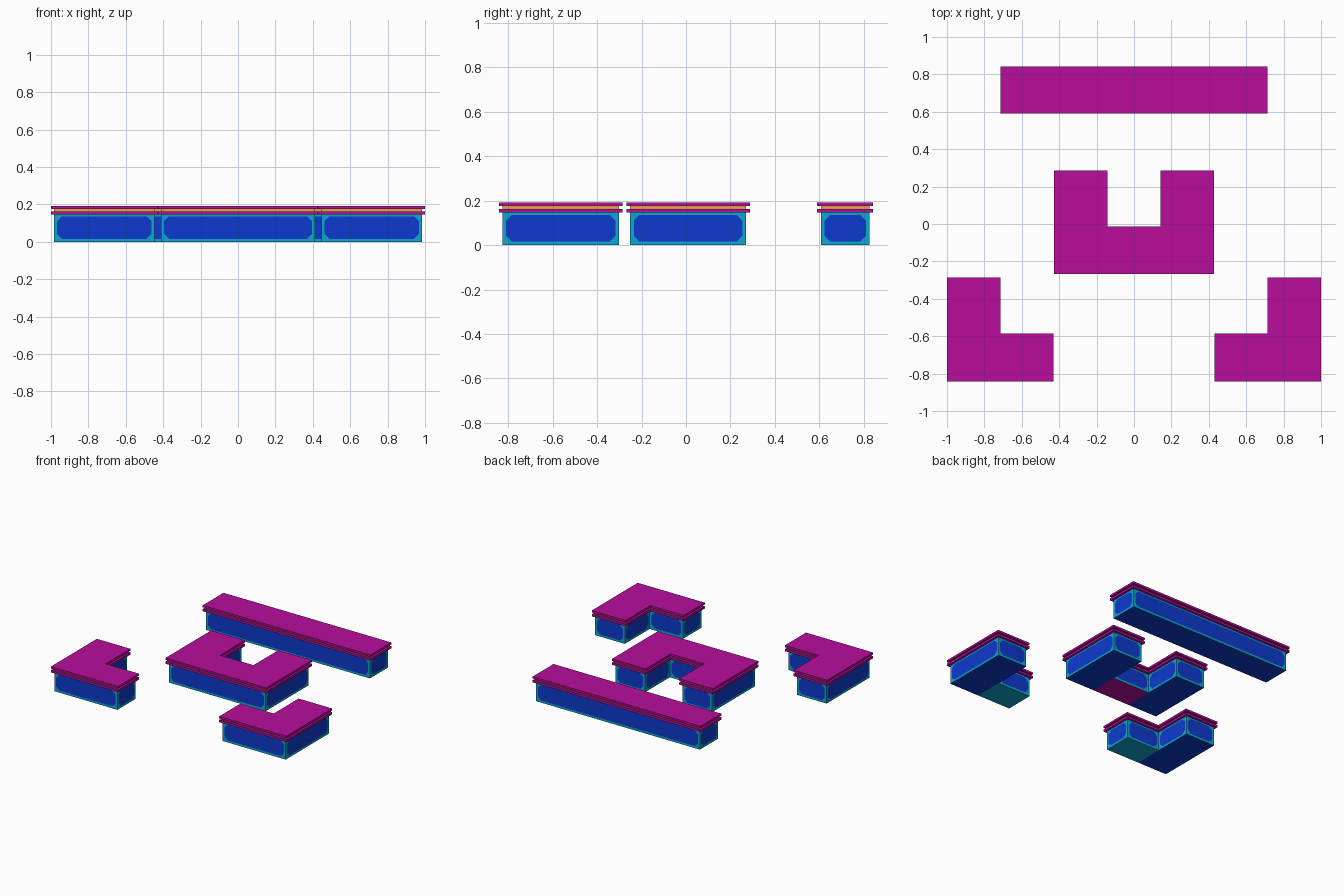
import bpy, bmesh
from mathutils import Vector

if "Cube" in bpy.data.objects:
    bpy.data.objects.remove(bpy.data.objects["Cube"])

INSET = 0.017                       # body and trim sit back from the slab edge
BODY_TOP, TRIM_LOW, TRIM_HIGH, TOP = 0.146, 0.163, 0.176, 0.191


def material(name, rgb):
    m = bpy.data.materials.new(name)
    m.diffuse_color = (*rgb, 1)
    m.use_nodes = True
    m.node_tree.nodes["Principled BSDF"].inputs["Base Color"].default_value = m.diffuse_color
    return m


MAGENTA = material("magenta", (0.49, 0.004, 0.34))
BLUE = material("blue", (0.004, 0.042, 0.62))
CYAN = material("cyan", (0.004, 0.38, 0.62))
GOLD = material("gold", (0.8, 0.36, 0.05))


def make_object(name, bm, mats):
    me = bpy.data.meshes.new(name)
    bm.to_mesh(me)
    bm.free()
    for m in mats:
        me.materials.append(m)
    ob = bpy.data.objects.new(name, me)
    bpy.context.collection.objects.link(ob)


def offset(pts, d):
    """Shrink a counter-clockwise right-angled outline by d."""
    out = []
    for i, p in enumerate(pts):
        a = (p - pts[i - 1]).normalized()
        b = (pts[(i + 1) % len(pts)] - p).normalized()
        out.append(p + d * (Vector((-a.y, a.x)) + Vector((-b.y, b.x))))
    return out


def prism(bm, pts, z0, z1):
    low = [bm.verts.new((p.x, p.y, z0)) for p in pts]
    high = [bm.verts.new((p.x, p.y, z1)) for p in pts]
    bm.faces.new(low[::-1])
    bm.faces.new(high)
    for i in range(len(pts)):
        j = (i + 1) % len(pts)
        bm.faces.new((low[i], low[j], high[j], high[i]))


def panel_wall(bm, a, b):
    """Wall with a cyan frame around a blue panel with clipped corners."""
    length = (b - a).length
    u = (b - a) / length

    def v(s, z):
        return bm.verts.new((a.x + u.x * s, a.y + u.y * s, z))

    m, c, h = 0.016, 0.026, BODY_TOP
    s0, s1, z0, z1 = m, length - m, 0.016, 0.136
    corner = [v(0, 0), v(length, 0), v(length, h), v(0, h)]
    o = [v(s0, z0 + c), v(s0 + c, z0), v(s1 - c, z0), v(s1, z0 + c),
         v(s1, z1 - c), v(s1 - c, z1), v(s0 + c, z1), v(s0, z1 - c)]
    bm.faces.new(o).material_index = 0
    for k in range(4):
        n = (k + 1) % 4
        bm.faces.new((corner[k], o[2 * k + 1], o[2 * k])).material_index = 1
        bm.faces.new((corner[k], corner[n], o[2 * n],
                      o[2 * k + 1])).material_index = 1


def counter(name, pts, floor):
    pts = [Vector(p) for p in pts]
    inner = offset(pts, INSET)
    edges = [(inner[i - 1], inner[i]) for i in range(len(inner))]

    # panelled body
    bm = bmesh.new()
    for a, b in edges:
        panel_wall(bm, a, b)

    # underside in strips, one colour index per strip
    xs = sorted({round(p.x, 4) for p in inner})
    y0 = min(p.y for p in inner)
    for x0, x1, mat in zip(xs, xs[1:], floor):
        mid = (x0 + x1) / 2
        y1 = max(a.y for a, b in edges
                 if min(a.x, b.x) < mid < max(a.x, b.x))
        f = bm.faces.new([bm.verts.new((x, y, 0)) for x, y in
                          ((x0, y0), (x0, y1), (x1, y1), (x1, y0))])
        f.material_index = mat
    make_object(name + "_body", bm, (BLUE, CYAN, MAGENTA))

    # worktop of two plates
    bm = bmesh.new()
    prism(bm, pts, BODY_TOP, TRIM_LOW)
    prism(bm, pts, TRIM_HIGH, TOP)
    make_object(name + "_worktop", bm, (MAGENTA,))

    # recessed gold trim between the plates
    bm = bmesh.new()
    prism(bm, inner, TRIM_LOW, TRIM_HIGH)
    make_object(name + "_trim", bm, (GOLD,))


# long straight counter at the back
counter("back_counter", [(-.713, .59), (.713, .59), (.713, .842), (-.713, .842)], [0])

# U-shaped counter in the middle
counter("middle_counter",
        [(-.428, -.268), (.428, -.268), (.428, .287), (.142, .287),
         (.142, -.014), (-.142, -.014), (-.142, .287), (-.428, .287)], [0, 2, 0])

# mirrored pair of L-shaped counters at the front
L = [(-1, -.842), (-.43, -.842), (-.43, -.586), (-.714, -.586),
     (-.714, -.285), (-1, -.285)]
counter("left_counter", L, [0, 1])
counter("right_counter", [(-x, y) for x, y in reversed(L)], [1, 0])
